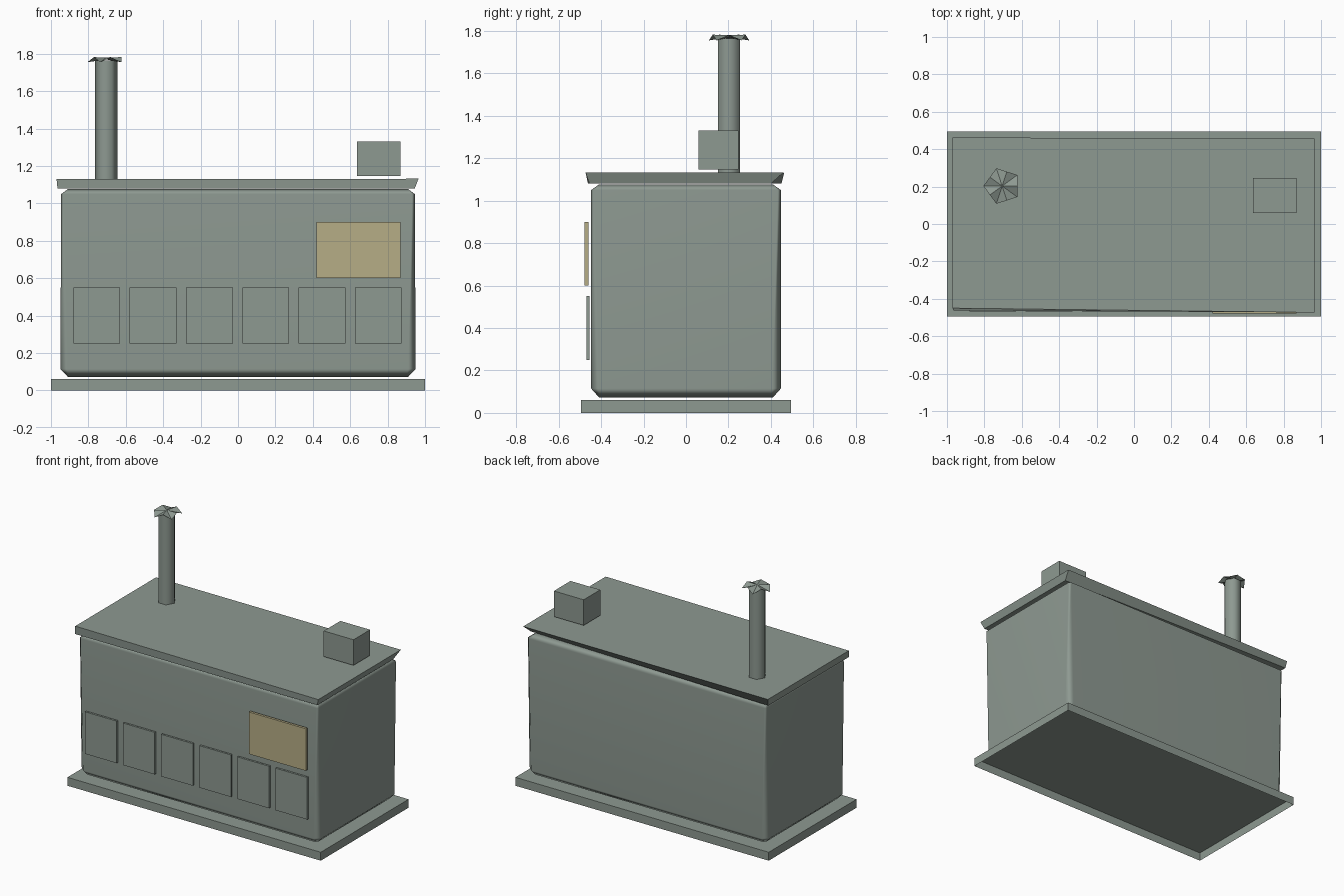
import bpy
import bmesh
from math import cos, sin, pi, radians

cube = bpy.data.objects.get("Cube")
if cube:
    bpy.data.objects.remove(cube, do_unlink=True)


def material(name, rgb):
    mat = bpy.data.materials.new(name)
    mat.use_nodes = True
    mat.diffuse_color = (*rgb, 1)
    mat.node_tree.nodes["Principled BSDF"].inputs["Base Color"].default_value = (*rgb, 1)
    return mat


GREY = material("grey_green", (0.27, 0.32, 0.285))
TAN = material("dull_yellow", (0.47, 0.42, 0.24))


def loft(name, rings, mat=GREY, bottom=True, smooth=None):
    """Join rings of equal length into a closed skin."""
    bm = bmesh.new()
    loops = [[bm.verts.new(p) for p in ring] for ring in rings]
    n = len(rings[0])
    for low, high in zip(loops, loops[1:]):
        for i in range(n):
            j = (i + 1) % n
            bm.faces.new((low[i], low[j], high[j], high[i]))
    if bottom:
        bm.faces.new(loops[0][::-1])
    bm.faces.new(loops[-1])
    mesh = bpy.data.meshes.new(name)
    bm.to_mesh(mesh)
    bm.free()
    mesh.materials.append(mat)
    obj = bpy.data.objects.new(name, mesh)
    bpy.context.collection.objects.link(obj)
    if smooth:
        bpy.ops.object.select_all(action='DESELECT')
        obj.select_set(True)
        bpy.context.view_layer.objects.active = obj
        bpy.ops.object.shade_smooth_by_angle(angle=radians(smooth))
    return obj


def rect(x0, x1, y0, y1, z):
    return [(x0, y0, z), (x1, y0, z), (x1, y1, z), (x0, y1, z)]


def box(name, x0, x1, y0, y1, z0, z1, mat=GREY, bottom=True):
    return loft(name, [rect(x0, x1, y0, y1, z0), rect(x0, x1, y0, y1, z1)], mat, bottom)


def cut_rect(hx, hy, cut, z):
    """Rectangle with its corners cut off."""
    a, b = hx - cut, hy - cut
    return [(-a, -hy, z), (a, -hy, z), (hx, -b, z), (hx, b, z),
            (a, hy, z), (-a, hy, z), (-hx, b, z), (-hx, -b, z)]


def circle(x, y, r, z, sides):
    return [(x + r * cos(2 * pi * i / sides), y + r * sin(2 * pi * i / sides), z)
            for i in range(sides)]


# Plinth, open underneath
box("base", -1, 1, -0.495, 0.495, 0, 0.06, bottom=False)

# Body with bevelled edges, the upright bevels narrowing upwards
body = loft("body", [
    cut_rect(0.91, 0.41, 0.01, 0.073),
    cut_rect(0.95, 0.447, 0.04, 0.115),
    cut_rect(0.945, 0.447, 0.015, 1.05),
    cut_rect(0.91, 0.41, 0.005, 1.076)], smooth=60)
body.modifiers.new("even_shading", 'WEIGHTED_NORMAL').keep_sharp = True

# Roof slab, flaring outwards at the top and slightly crooked
loft("roof", [
    [(-0.965, -0.462, 1.08), (0.945, -0.455, 1.08), (0.945, 0.40, 1.08), (-0.965, 0.45, 1.08)],
    [(-0.97, -0.45, 1.13), (0.965, -0.473, 1.132), (0.965, 0.458, 1.132), (-0.97, 0.462, 1.13)]])

# Vent box on the roof
box("roof_box", 0.635, 0.87, 0.06, 0.247, 1.147, 1.33)

# Chimney pipe
CX, CY = -0.705, 0.203
loft("chimney", [circle(CX, CY, 0.06, 1.125, 6), circle(CX, CY, 0.06, 1.765, 6)], smooth=65)

# Chimney cap: five drooping points around a raised middle
bm = bmesh.new()
top = bm.verts.new((CX, CY, 1.78))
under = bm.verts.new((CX, CY, 1.77))
rim = []
for i in range(10):
    point = i % 2 == 0
    r, z = (0.1, 1.755) if point else (0.081, 1.782)
    a = pi + i * pi / 5
    rim.append(bm.verts.new((CX + r * cos(a), CY + r * sin(a), z)))
for a, b in zip(rim, rim[1:] + rim[:1]):
    bm.faces.new((a, b, top))
    bm.faces.new((b, a, under))
mesh = bpy.data.meshes.new("chimney_cap")
bm.to_mesh(mesh)
bm.free()
mesh.materials.append(GREY)
bpy.context.collection.objects.link(bpy.data.objects.new("chimney_cap", mesh))

# Row of front panels
for i in range(6):
    x = -0.88 + i * 0.301
    box(f"front_panel_{i + 1}", x, x + 0.25, -0.469, -0.455, 0.25, 0.55)

# Front window
box("window", 0.42, 0.87, -0.478, -0.46, 0.6, 0.9, TAN)
